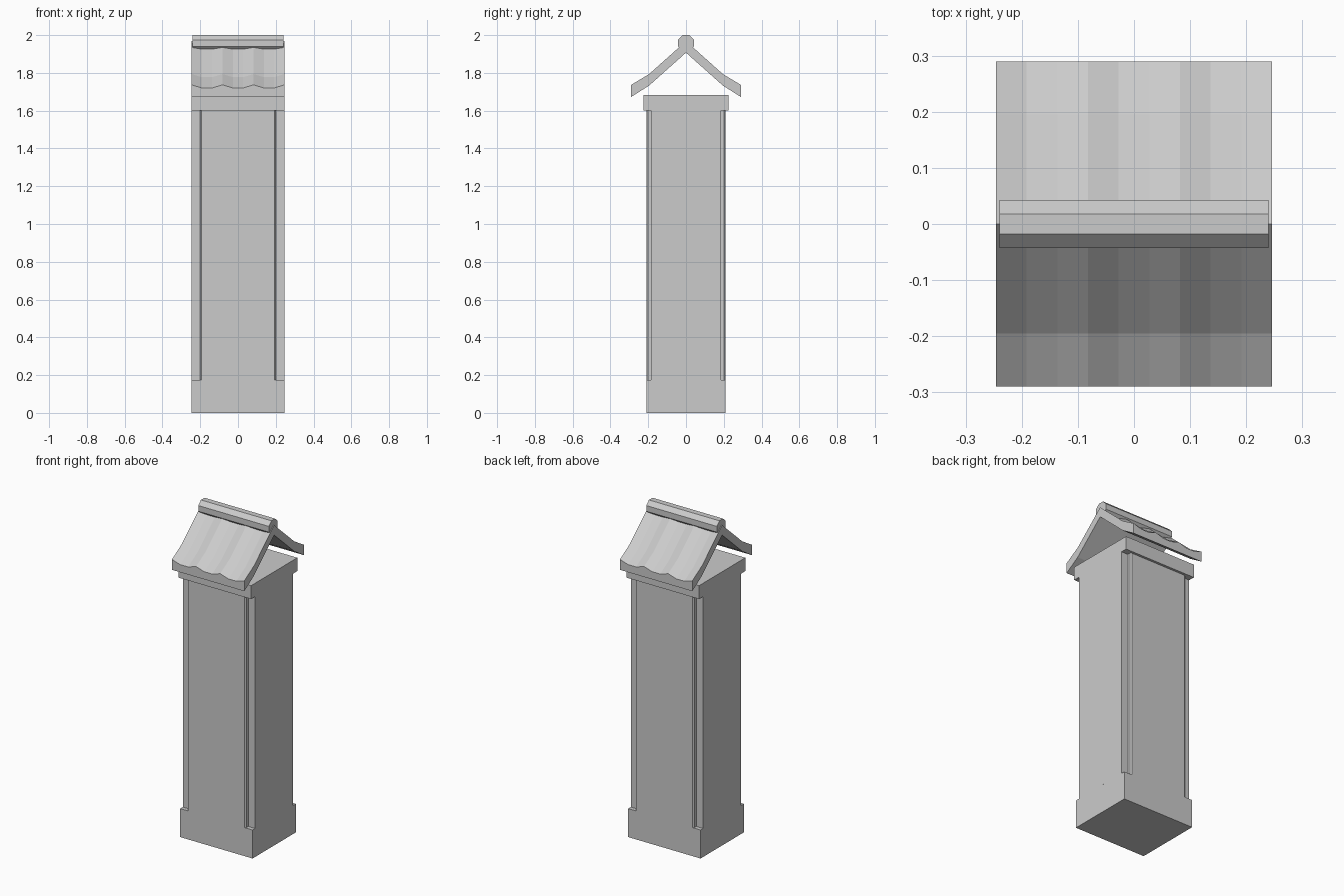
import bpy
import bmesh
from mathutils import Vector

cube = bpy.data.objects.get("Cube")
if cube:
    bpy.data.objects.remove(cube, do_unlink=True)

stone = bpy.data.materials.new("plain grey stone")
stone.use_nodes = True
grey = (0.6, 0.6, 0.6, 1)
stone.diffuse_color = grey
stone.node_tree.nodes["Principled BSDF"].inputs["Base Color"].default_value = grey


def loft(name, sections):
    """Skin a row of matching closed outlines and cap both ends."""
    bm = bmesh.new()
    rings = [[bm.verts.new(p) for p in section] for section in sections]
    count = len(rings[0])
    for a, b in zip(rings, rings[1:]):
        for i in range(count):
            j = (i + 1) % count
            bm.faces.new((a[i], a[j], b[j], b[i]))
    bm.faces.new(rings[0])
    bm.faces.new(rings[-1])
    bmesh.ops.recalc_face_normals(bm, faces=bm.faces)
    mesh = bpy.data.meshes.new(name)
    bm.to_mesh(mesh)
    bm.free()
    mesh.materials.append(stone)
    obj = bpy.data.objects.new(name, mesh)
    bpy.context.scene.collection.objects.link(obj)
    return obj


def upright(name, outline, bottom, top):
    return loft(name, [[(x, y, z) for x, y in outline] for z in (bottom, top)])


def rectangle(x, y):
    return [(-x, -y), (x, -y), (x, y), (-x, y)]


HALF = 0.246   # half width
DEPTH = 0.21   # half depth of the pillar

# Plinth and cap
upright("plinth", rectangle(HALF, DEPTH), 0, 0.175)
upright("cap_slab", rectangle(HALF, 0.225), 1.6, 1.682)

# Shaft with stepped, slightly bevelled corners
corner = [(HALF, 0.185), (0.2, 0.185), (0.2, 0.202), (0.192, DEPTH)]
back = corner + [(-x, y) for x, y in reversed(corner)]
shaft_outline = back + [(-x, -y) for x, y in back]
upright("shaft", shaft_outline, 0.175, 1.6)

# Open gabled roof: flat underside, rippled upper surface
top_half = [(0.29, 1.737), (0.195, 1.794), (0, 1.968)]
under_half = [(0.29, 1.673), (0.195, 1.733), (0, 1.907)]


def both_slopes(half):
    return half + [(-y, z) for y, z in reversed(half[:-1])]


STRIPS = 9
RIPPLE = 0.017
roof_sections = []
for i in range(STRIPS + 1):
    x = HALF * (2 * i / STRIPS - 1)
    drop = 0 if i % 3 == 0 else RIPPLE
    upper = [(x, y, z - drop) for y, z in both_slopes(top_half)]
    lower = [(x, y, z) for y, z in both_slopes(under_half)]
    roof_sections.append(upper + lower[::-1])
loft("roof", roof_sections)

# Octagonal ridge bar
bm = bmesh.new()
bmesh.ops.create_cone(bm, cap_ends=True, segments=8, radius1=0.046,
                      radius2=0.046, depth=0.48)
mesh = bpy.data.meshes.new("ridge_bar")
bm.to_mesh(mesh)
bm.free()
mesh.materials.append(stone)
ridge = bpy.data.objects.new("ridge_bar", mesh)
bpy.context.scene.collection.objects.link(ridge)
# Lay the bar along x with one flat side on top
ridge.rotation_euler = Vector((0.3927, 1.5708, 0))
ridge.rotation_mode = 'ZYX'
# Rotation about its own axis first, then laid over
from mathutils import Matrix
turn = Matrix.Rotation(1.5708, 4, 'Y') @ Matrix.Rotation(0.3927, 4, 'Z')
ridge.rotation_mode = 'XYZ'
ridge.rotation_euler = (0, 0, 0)
mesh.transform(turn)
ridge.location.z = 1.9575
